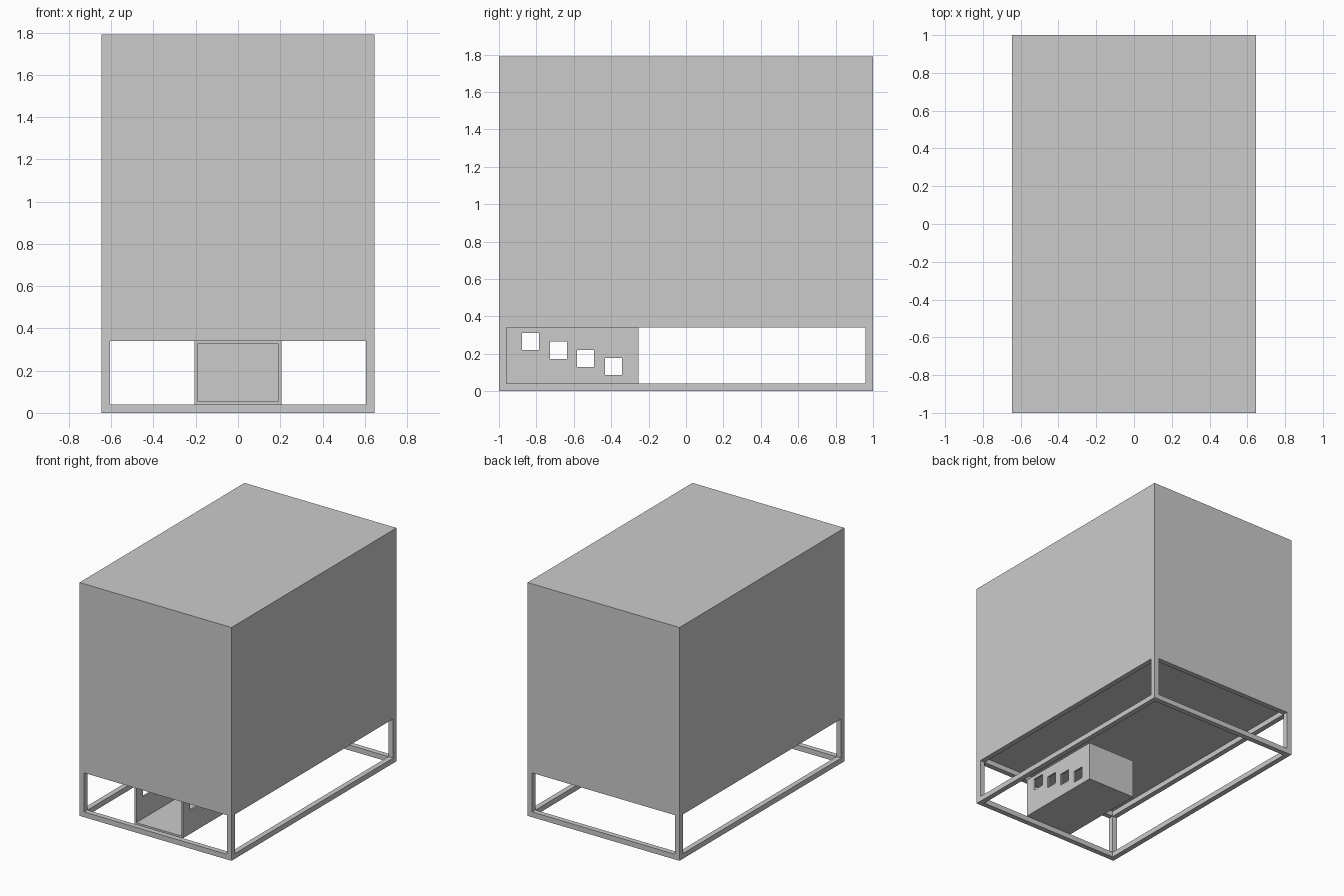
import bpy

if "Cube" in bpy.data.objects:
    bpy.data.objects.remove(bpy.data.objects["Cube"])

W, L, H = 0.645, 1.0, 1.79      # half width, half length, height
T = 0.04                        # frame tube thickness
DECK = 0.38                     # top of the frame


def box(name, lo, hi):
    bpy.ops.mesh.primitive_cube_add(size=1, location=[(a + b) / 2 for a, b in zip(lo, hi)])
    ob = bpy.context.object
    ob.name = name
    ob.scale = [b - a for a, b in zip(lo, hi)]
    bpy.ops.object.transform_apply(location=False, rotation=False, scale=True)
    return ob


def cut(target, cutter):
    mod = target.modifiers.new("cut", 'BOOLEAN')
    mod.operation = 'DIFFERENCE'
    mod.solver = 'EXACT'
    mod.object = cutter
    bpy.context.view_layer.objects.active = target
    bpy.ops.object.modifier_apply(modifier=mod.name)
    bpy.data.objects.remove(cutter, do_unlink=True)


# Main cabinet on top of the frame
box("cabinet", (-W, -L, DECK), (W, L, H))

# Corner legs
for sx, nx in ((-1, "left"), (1, "right")):
    for sy, ny in ((-1, "front"), (1, "back")):
        x, y = sorted((sx * W, sx * (W - T))), sorted((sy * L, sy * (L - T)))
        box(f"{ny}_{nx}_leg", (x[0], y[0], 0), (x[1], y[1], DECK))

# Lower and upper rails between the legs
for z, level in ((0, "lower"), (DECK - T, "upper")):
    for s, n in ((-1, "left"), (1, "right")):
        x = sorted((s * W, s * (W - T)))
        box(f"{level}_{n}_rail", (x[0], -L + T, z), (x[1], L - T, z + T))
    for s, n in ((-1, "front"), (1, "back")):
        y = sorted((s * L, s * (L - T)))
        box(f"{level}_{n}_rail", (-W + T, y[0], z), (W - T, y[1], z + T))

# Hollow duct under the cabinet, open at the front
duct = box("duct", (-0.205, -0.96, 0.04), (0.205, -0.255, 0.34))
cut(duct, box("cavity_cutter", (-0.191, -1.1, 0.054), (0.191, -0.269, 0.326)))

# Stepped row of square vents through both duct sides
for y, z in ((-0.832, 0.267), (-0.682, 0.219), (-0.537, 0.176), (-0.387, 0.133)):
    r = 0.0455
    cut(duct, box("vent_cutter", (-0.4, y - r, z - r), (0.4, y + r, z + r)))
